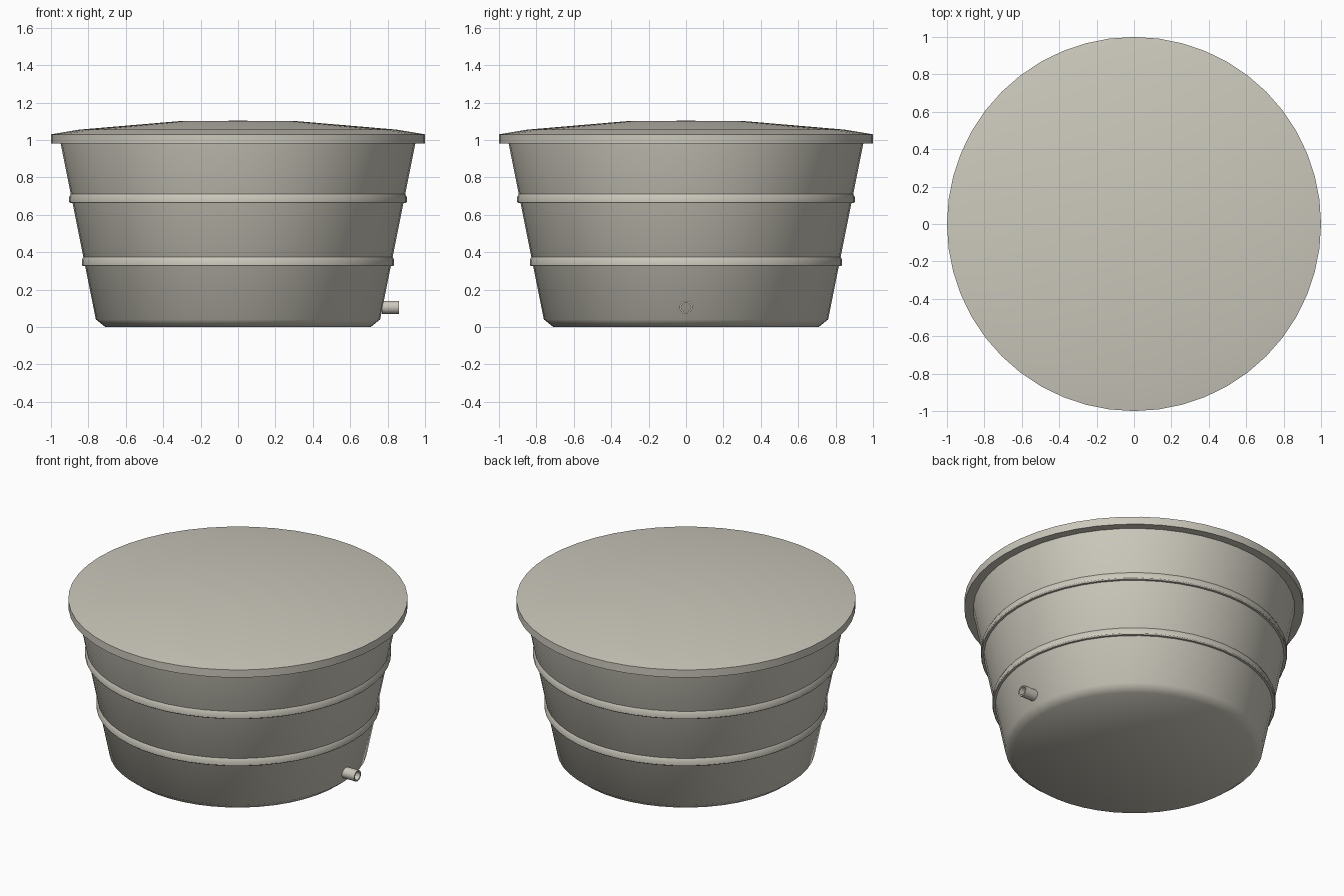
import bpy
import bmesh
import math
from mathutils import Matrix

SIDES = 48

cube = bpy.data.objects.get("Cube")
if cube:
    bpy.data.objects.remove(cube, do_unlink=True)


def make_material(name, colour):
    mat = bpy.data.materials.new(name)
    mat.use_nodes = True
    mat.diffuse_color = colour
    mat.node_tree.nodes["Principled BSDF"].inputs["Base Color"].default_value = colour
    return mat


def lathe(name, profile, mat, angle, sides=SIDES, closed=False):
    """Spin a (radius, height) profile around the z axis."""
    bm = bmesh.new()
    verts = [bm.verts.new((r, 0, z)) for r, z in profile]
    edges = [bm.edges.new(pair) for pair in zip(verts, verts[1:])]
    if closed:
        edges.append(bm.edges.new((verts[-1], verts[0])))
    bmesh.ops.spin(bm, geom=verts + edges, cent=(0, 0, 0), axis=(0, 0, 1),
                   angle=math.tau, steps=sides, use_duplicate=False)
    bmesh.ops.remove_doubles(bm, verts=bm.verts, dist=0.0005)
    bmesh.ops.recalc_face_normals(bm, faces=bm.faces)
    mesh = bpy.data.meshes.new(name)
    bm.to_mesh(mesh)
    bm.free()
    mesh.materials.append(mat)
    obj = bpy.data.objects.new(name, mesh)
    bpy.context.collection.objects.link(obj)
    bpy.ops.object.select_all(action="DESELECT")
    obj.select_set(True)
    bpy.context.view_layer.objects.active = obj
    bpy.ops.object.shade_smooth_by_angle(angle=math.radians(angle))
    return obj


def wall_radius(z):
    return 0.76 + (z - 0.04) * 0.2


plastic = make_material("warm grey plastic", (0.60, 0.58, 0.50, 1))

# Tapered tub with a rounded foot
lathe("tank_body", [(0, 0), (0.71, 0), (0.76, 0.04), (wall_radius(0.99), 0.99),
                    (0, 0.99)], plastic, 50)

# Raised bands with a sloping upper edge
for name, z in (("lower_band", 0.326), ("upper_band", 0.663)):
    outer = wall_radius(z) + 0.018
    lathe(name, [(wall_radius(z) - 0.02, z), (outer - 0.004, z), (outer, z + 0.006),
                 (outer, z + 0.032), (wall_radius(z + 0.048), z + 0.048),
                 (wall_radius(z) - 0.02, z + 0.048)], plastic, 30, closed=True)

# Shallow domed lid with an overhanging rim
lathe("lid", [(0, 1.103), (0.32, 1.10), (0.85, 1.055), (1.0, 1.03),
              (1.0, 0.98), (0, 0.98)], plastic, 30)

# Short hollow outlet pipe on the left side
pipe = lathe("outlet_pipe", [(0.035, 0.77), (0.035, 0.86), (0.026, 0.86),
                             (0.026, 0.77)], plastic, 30, sides=24, closed=True)
pipe.data.transform(Matrix.Translation((0, 0, 0.105)) @ Matrix.Rotation(math.pi / 2, 4, "Y"))
